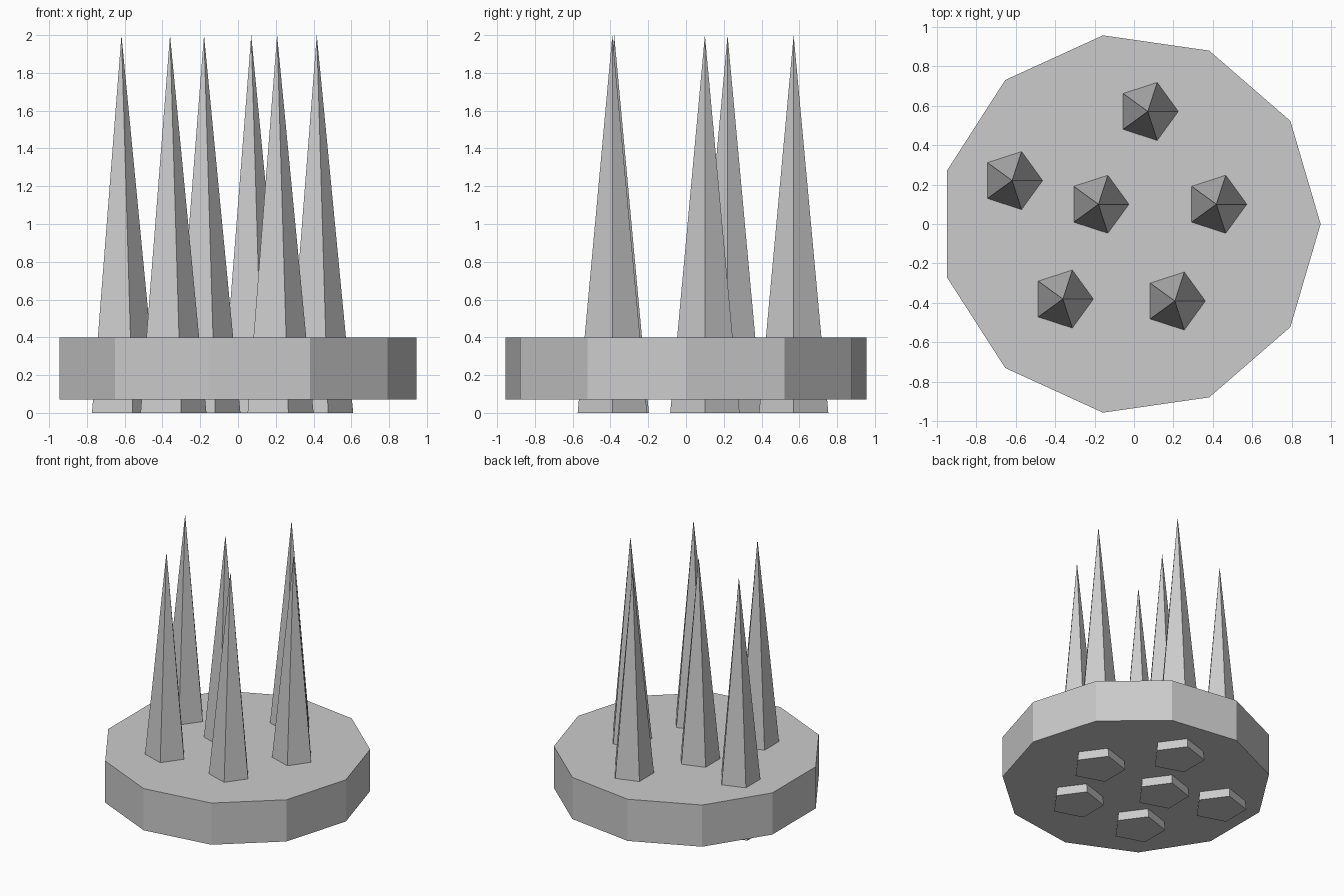
import bpy
from math import pi

if "Cube" in bpy.data.objects:
    bpy.data.objects.remove(bpy.data.objects["Cube"])


def name_active(name):
    bpy.context.object.name = name


# Round base plate: 11 sides, one corner pointing to +x
bpy.ops.mesh.primitive_cylinder_add(vertices=11, radius=0.965, depth=0.33,
                                    location=(-0.02, 0, 0.235),
                                    rotation=(0, 0, -pi / 2))
name_active("base_plate")

# Five-sided spikes passing through the plate
spots = [(0.07, 0.57), (-0.617, 0.22), (-0.18, 0.10),
         (0.417, 0.10), (-0.36, -0.38), (0.207, -0.39)]
for i, (x, y) in enumerate(spots, 1):
    bpy.ops.mesh.primitive_cone_add(vertices=5, radius1=0.193, radius2=0, depth=2,
                                    location=(x, y, 1), rotation=(0, 0, -pi / 2))
    name_active(f"spike_{i}")
